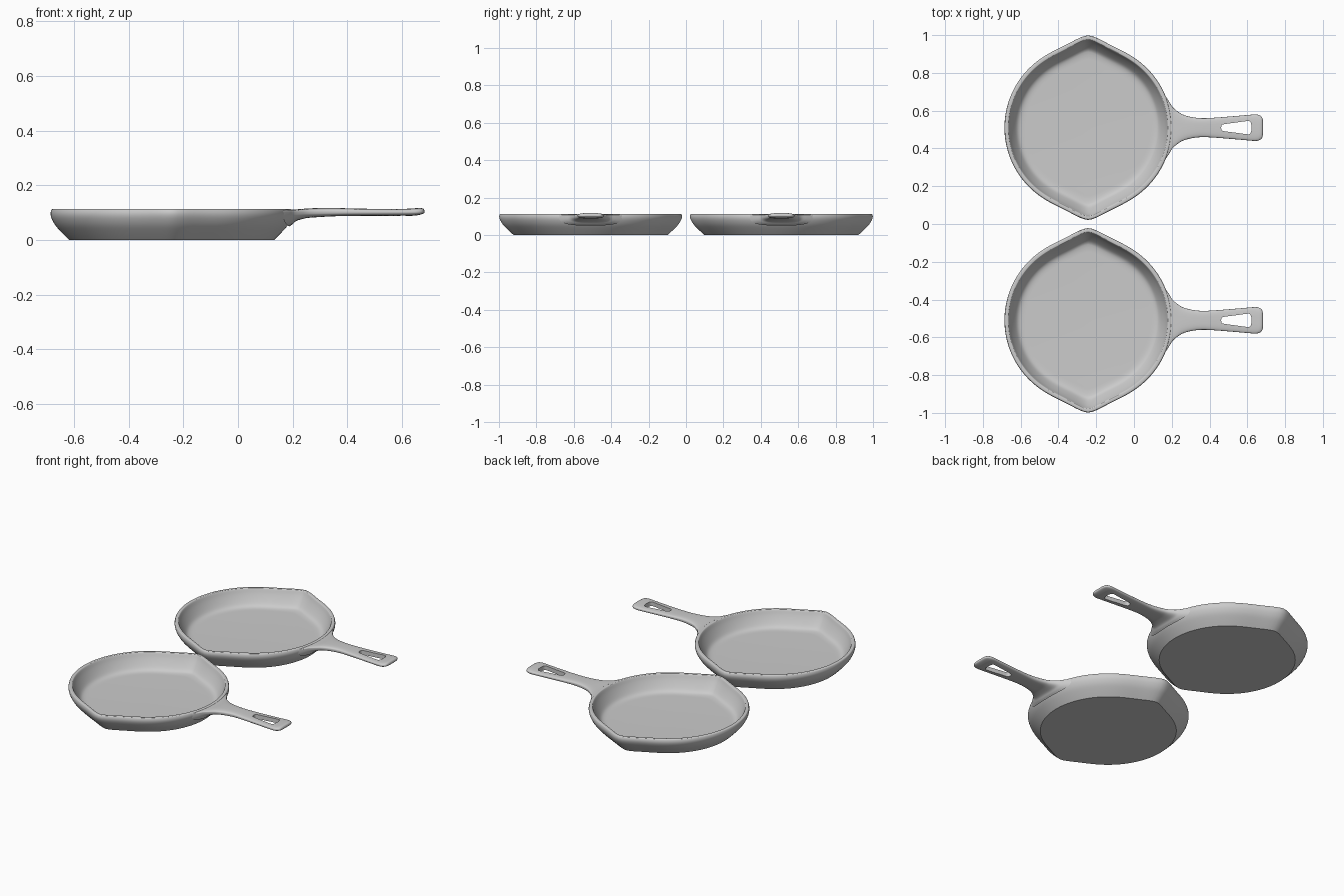
import bpy, bmesh, math

if "Cube" in bpy.data.objects:
    bpy.data.objects.remove(bpy.data.objects["Cube"])

PAN_X = -0.243   # bowl centre along x
PAN_Y = 0.51     # bowl centre along y (two pans at +/-)


def spline(rows, steps, closed=False):
    """Catmull-Rom through rows of equal-length tuples."""
    n, out = len(rows), []
    for i in range(n if closed else n - 1):
        idx = [i - 1, i, i + 1, i + 2]
        idx = [j % n if closed else min(max(j, 0), n - 1) for j in idx]
        p = [rows[j] for j in idx]
        for s in range(steps):
            t = s / steps
            out.append(tuple(0.5 * (2 * b + (c - a) * t + (2 * a - 5 * b + 4 * c - d) * t * t
                                    + (3 * b - a - 3 * c + d) * t ** 3)
                             for a, b, c, d in zip(*p)))
    return out if closed else out + [tuple(rows[-1])]


def finish(bm, name, angle):
    bmesh.ops.recalc_face_normals(bm, faces=bm.faces)
    mesh = bpy.data.meshes.new(name)
    bm.to_mesh(mesh)
    bm.free()
    ob = bpy.data.objects.new(name, mesh)
    bpy.context.collection.objects.link(ob)
    bpy.ops.object.select_all(action='DESELECT')
    ob.select_set(True)
    bpy.context.view_layer.objects.active = ob
    bpy.ops.object.shade_smooth_by_angle(angle=math.radians(angle))
    return ob


def bridge(bm, a, b):
    for k in range(len(a)):
        m = (k + 1) % len(a)
        bm.faces.new((a[k], a[m], b[m], b[k]))


def make_bowl():
    # lathe profile with two pouring spouts pushed outwards
    outer = spline([(0.375, 0), (0.400, 0.025), (0.425, 0.053), (0.439, 0.078),
                    (0.443, 0.096), (0.440, 0.110), (0.436, 0.113)], 3)
    inner = spline([(0.424, 0.113), (0.420, 0.109), (0.410, 0.085), (0.393, 0.054),
                    (0.375, 0.030), (0.355, 0.021), (0.330, 0.019)], 3)
    bm, n, rings = bmesh.new(), 144, []
    for r, z in outer + inner:
        ring = []
        for k in range(n):
            a = 2 * math.pi * k / n
            off = abs(math.asin(max(-1, min(1, math.cos(a)))))   # angle from +/-y
            bump = math.exp(-(off / 0.21) ** 1.6) * (0.037 + 0.09 * min(z, 0.1))
            if r < 0.36:
                bump *= 0.8
            ring.append(bm.verts.new((PAN_X + (r + bump) * math.cos(a),
                                      (r + bump) * math.sin(a), z)))
        rings.append(ring)
    for a, b in zip(rings, rings[1:]):
        bridge(bm, a, b)
    bm.faces.new(rings[0])
    bm.faces.new(rings[-1])
    return finish(bm, "pan_bowl", 40)


def make_handle():
    # stations: x, half width, top z, bottom z
    stations = [(0.165, 0.170, 0.111, 0.050), (0.180, 0.136, 0.1115, 0.058),
                (0.200, 0.104, 0.112, 0.070), (0.250, 0.073, 0.115, 0.080),
                (0.300, 0.057, 0.117, 0.084), (0.360, 0.050, 0.117, 0.087),
                (0.430, 0.053, 0.115, 0.088), (0.520, 0.060, 0.114, 0.088),
                (0.600, 0.067, 0.114, 0.088), (0.645, 0.070, 0.116, 0.089),
                (0.668, 0.064, 0.117, 0.093), (0.679, 0.052, 0.114, 0.097),
                (0.683, 0.034, 0.107, 0.101)]
    bm, n, rings = bmesh.new(), 40, []
    for x, half, top, bot in spline(stations, 4):
        ring, mid = [], 0.103
        fade = max(0, 1 - (x - 0.165) / 0.085)
        for k in range(n):
            a = 2 * math.pi * k / n
            c, s = math.cos(a), math.sin(a)
            y = half * math.copysign(abs(c) ** 0.65, c)
            h = abs(s) ** 0.65
            z = mid + (top - mid) * h if s > 0 else mid - (mid - bot) * h
            # root follows the curve of the bowl wall
            dx = (PAN_X + math.sqrt(0.428 ** 2 - y * y) - 0.150) * fade * 0.7
            ring.append(bm.verts.new((x + dx, y, z)))
        rings.append(ring)
    for a, b in zip(rings, rings[1:]):
        bridge(bm, a, b)
    for ring in (rings[0], rings[-1]):
        for k in range(n // 2):
            quad = [ring[k], ring[k + 1], ring[n - k - 1], ring[(n - k) % n]]
            bm.faces.new(list(dict.fromkeys(quad)))
    handle = finish(bm, "pan_handle", 45)

    # teardrop hanging hole
    half = [(0.463, 0.009), (0.475, 0.018), (0.540, 0.027), (0.600, 0.035),
            (0.615, 0.031), (0.621, 0.015)]
    loop = spline(half + [(x, -y) for x, y in reversed(half)], 5, True)
    bm = bmesh.new()
    lo, hi = [[bm.verts.new((x, y, z)) for x, y in loop] for z in (0.03, 0.17)]
    bridge(bm, lo, hi)
    bm.faces.new(lo)
    bm.faces.new(hi)
    cutter = finish(bm, "hole_cutter", 30)
    cutter.hide_render = True
    bpy.context.view_layer.objects.active = handle
    mod = handle.modifiers.new("hole", 'BOOLEAN')
    mod.operation, mod.solver, mod.object = 'DIFFERENCE', 'EXACT', cutter
    # cut first, then keep edges sharp by angle
    bpy.ops.object.modifier_move_to_index(modifier="hole", index=0)
    bpy.ops.object.modifier_apply(modifier="hole")
    bpy.data.objects.remove(cutter)
    bpy.ops.object.select_all(action='DESELECT')
    handle.select_set(True)
    bpy.ops.object.shade_smooth_by_angle(angle=math.radians(45))
    return handle


# two identical pans side by side
for part in (make_bowl(), make_handle()):
    twin = part.copy()
    bpy.context.collection.objects.link(twin)
    name = part.name
    part.name, twin.name = "front_" + name, "back_" + name
    part.location.y, twin.location.y = -PAN_Y, PAN_Y
